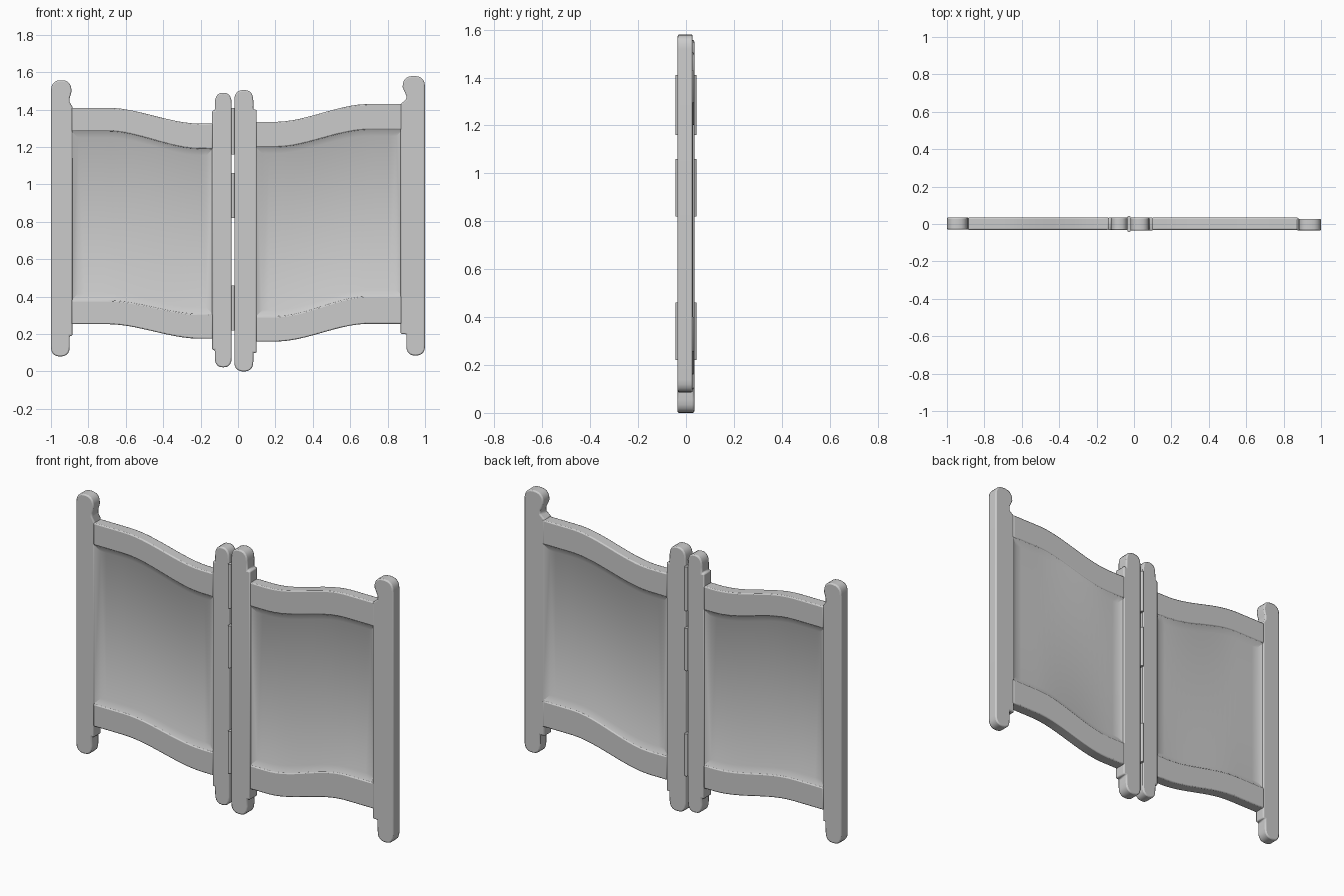
import bpy, bmesh
from math import sin, cos, pi, radians, copysign

if "Cube" in bpy.data.objects:
    bpy.data.objects.remove(bpy.data.objects["Cube"])


def finish(name, bm, bevel=0.0):
    bmesh.ops.recalc_face_normals(bm, faces=bm.faces)
    mesh = bpy.data.meshes.new(name)
    bm.to_mesh(mesh)
    bm.free()
    ob = bpy.data.objects.new(name, mesh)
    bpy.context.collection.objects.link(ob)
    bpy.ops.object.select_all(action='DESELECT')
    ob.select_set(True)
    bpy.context.view_layer.objects.active = ob
    bpy.ops.object.shade_smooth_by_angle(angle=radians(35))
    if bevel:
        mod = ob.modifiers.new("soft_edges", 'BEVEL')
        mod.width, mod.segments = bevel, 2
        mod.limit_method, mod.angle_limit = 'ANGLE', radians(40)
    return ob


def prism(name, outline, y0, y1, bevel=0.007):
    """Extrude an x-z outline along y."""
    bm = bmesh.new()
    face = bm.faces.new([bm.verts.new((x, y0, z)) for x, z in outline])
    ext = bmesh.ops.extrude_face_region(bm, geom=[face])
    for v in ext['geom']:
        if isinstance(v, bmesh.types.BMVert):
            v.co.y = y1
    return finish(name, bm, bevel)


def cap(a, b, z, h, n=10):
    """Squarish rounded end running from x=a to x=b."""
    m, w = (a + b) / 2, (a - b) / 2
    pts = []
    for i in range(n + 1):
        c, s = cos(pi * i / n), max(sin(pi * i / n), 0)
        if i in (0, n):
            s = 0
        pts.append((m + w * copysign(abs(c) ** 0.8, c), z + h * s ** 0.8))
    return pts


def post(name, flat, foot, knob, body, z0, zl, zh, z1, y0, y1, neck=None):
    pts = cap(flat, foot, z0 + 0.055, -0.055)
    pts += [(foot, zl), (body, zl), (body, zh)]
    if neck is None:
        pts += [(knob, zh)]
    else:
        pts += [(neck, zh + 0.025), (neck, zh + 0.045)]
    pts += cap(knob, flat, z1 - 0.06, 0.06)
    prism(name, pts, y0, y1)


def wave(u, lo, hi):
    """Rail height: low near the hinge, high near the outer post."""
    t = min(max((u - 0.2) / 0.5, 0), 1)
    return lo + (hi - lo) * t * t * (3 - 2 * t)


def rail(name, s, us, bottom, top):
    pts = [(s * u, wave(u, *bottom)) for u in us]
    pts += [(s * u, wave(u, *top)) for u in reversed(us)]
    prism(name, pts, -0.031, 0.034, 0.006)


def panel(name, s, us, bottom, top, inset=0.034):
    """Recessed panel with a sloping moulding on both faces."""
    a, b = us[0], us[-1]
    vs = [a + inset + (u - a) * (b - a - 2 * inset) / (b - a) for u in us]
    outer = [(u, wave(u, *bottom)) for u in us] + [(u, wave(u, *top)) for u in reversed(us)]
    inner = [(v, wave(v, *bottom) + inset) for v in vs]
    inner += [(v, wave(v, *top) - inset) for v in reversed(vs)]
    bm = bmesh.new()
    n = len(outer)
    rims = []
    for y_rim, y_core in ((-0.027, -0.011), (0.030, 0.014)):
        rim = [bm.verts.new((s * x, y_rim, z)) for x, z in outer]
        core = [bm.verts.new((s * x, y_core, z)) for x, z in inner]
        for i in range(n):
            j = (i + 1) % n
            bm.faces.new((rim[i], rim[j], core[j], core[i]))
        for i in range(n // 2 - 1):
            bm.faces.new((core[i], core[i + 1], core[n - 2 - i], core[n - 1 - i]))
        rims.append(rim)
    for i in range(n):
        j = (i + 1) % n
        bm.faces.new((rims[0][i], rims[0][j], rims[1][j], rims[1][i]))
    finish(name, bm)


# Curved rails and recessed panels (low, high heights at each edge)
doors = (
    ("right", 1, 0.095, 0.88, (0.16, 0.255), (0.295, 0.402), (1.20, 1.293), (1.335, 1.43)),
    ("left", -1, 0.135, 0.89, (0.175, 0.253), (0.307, 0.38), (1.19, 1.285), (1.325, 1.41)),
)
for side, s, a, b, low, p_low, p_high, high in doors:
    us = [a + (b - a) * i / 20 for i in range(21)]
    rail(side + "_bottom_rail", s, us, low, p_low)
    rail(side + "_top_rail", s, us, p_high, high)
    panel(side + "_panel", s, us, p_low, p_high)

# Posts
post("right_outer_post", 1.0, 0.90, 0.88, 0.87, 0.085, 0.20, 1.43, 1.58, -0.035, 0.028, neck=0.90)
post("left_outer_post", -1.0, -0.90, -0.89, -0.885, 0.08, 0.19, 1.415, 1.557, -0.030, 0.035, neck=-0.90)
post("right_inner_post", -0.02, 0.082, 0.082, 0.10, 0.0, 0.10, 1.40, 1.505, -0.036, 0.035)
post("left_inner_post", -0.034, -0.124, -0.124, -0.138, 0.022, 0.115, 1.395, 1.49, -0.033, 0.036)

# Double-acting hinges: a leaf in the gap with a barrel on each face
for i, (z0, z1) in enumerate(((0.22, 0.46), (0.82, 1.06), (1.16, 1.41))):
    prism(f"hinge_leaf_{i}", [(-0.036, z0), (-0.019, z0), (-0.019, z1), (-0.036, z1)], -0.03, 0.03, 0)
    for tag, y in (("front", -0.035), ("back", 0.035)):
        bm = bmesh.new()
        bmesh.ops.create_cone(bm, cap_ends=True, segments=12, radius1=0.009, radius2=0.009, depth=z1 - z0)
        bmesh.ops.translate(bm, verts=bm.verts, vec=(-0.027, y, (z0 + z1) / 2))
        finish(f"hinge_barrel_{tag}_{i}", bm)
